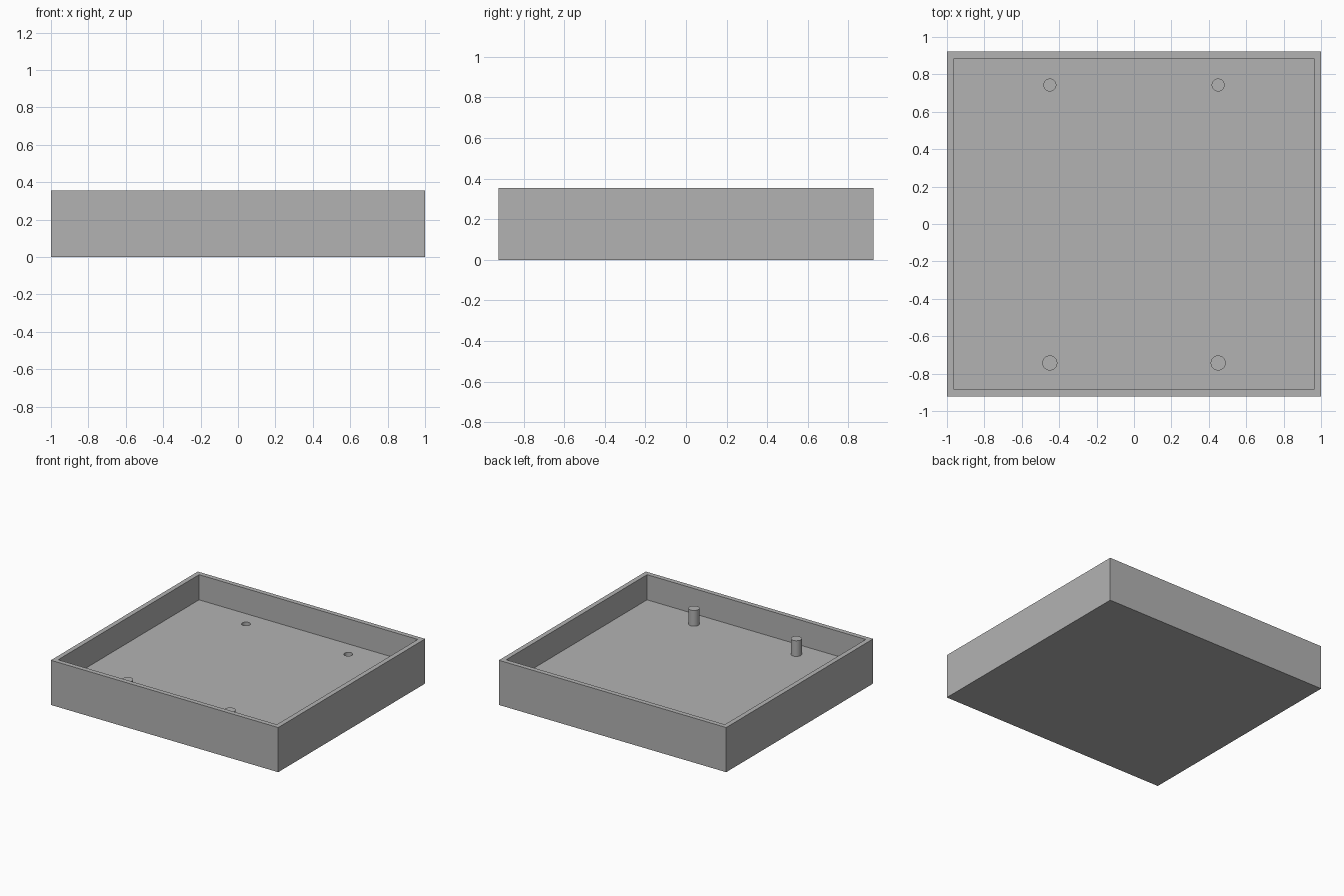
import bpy
import bmesh
from mathutils import Matrix

cube = bpy.data.objects.get("Cube")
if cube:
    bpy.data.objects.remove(cube, do_unlink=True)

HALF_X, HALF_Y, HEIGHT = 1.0, 0.923, 0.355
WALL, FLOOR = 0.038, 0.155
PIN_X, PIN_Y, PIN_TOP = 0.45, 0.743, 0.28
PIN_RADIUS, HOLE_RADIUS, HOLE_DEPTH = 0.04, 0.032, 0.1

grey = bpy.data.materials.new("plain grey")
grey.use_nodes = True
colour = (0.45, 0.45, 0.45, 1)
grey.diffuse_color = colour
grey.node_tree.nodes["Principled BSDF"].inputs["Base Color"].default_value = colour


def add_object(name, bm):
    mesh = bpy.data.meshes.new(name)
    bm.to_mesh(mesh)
    bm.free()
    mesh.materials.append(grey)
    obj = bpy.data.objects.new(name, mesh)
    bpy.context.collection.objects.link(obj)
    return obj


def box(name, half_x, half_y, low, high):
    bm = bmesh.new()
    size = Matrix.Diagonal((2 * half_x, 2 * half_y, high - low, 1))
    bmesh.ops.create_cube(bm, size=1, matrix=Matrix.Translation((0, 0, (low + high) / 2)) @ size)
    return add_object(name, bm)


def cylinder(name, x, y, radius, low, high):
    bm = bmesh.new()
    bmesh.ops.create_cone(bm, cap_ends=True, segments=48, radius1=radius, radius2=radius,
                          depth=high - low, matrix=Matrix.Translation((x, y, (low + high) / 2)))
    return add_object(name, bm)


def cut(target, cutter):
    mod = target.modifiers.new(cutter.name, "BOOLEAN")
    mod.operation = "DIFFERENCE"
    mod.solver = "EXACT"
    mod.object = cutter
    cutter.hide_render = True
    cutter.hide_viewport = True


def shade_smooth(obj):
    bpy.ops.object.select_all(action="DESELECT")
    obj.select_set(True)
    bpy.context.view_layer.objects.active = obj
    bpy.ops.object.shade_smooth_by_angle()


# Open tray with a thick floor
tray = box("tray", HALF_X, HALF_Y, 0, HEIGHT)
cut(tray, box("recess_cutter", HALF_X - WALL, HALF_Y - WALL, FLOOR, HEIGHT + 0.1))

# Front pins and blind holes at the back
for side, x in (("left", PIN_X), ("right", -PIN_X)):
    pin = cylinder(f"{side}_pin", x, -PIN_Y, PIN_RADIUS, FLOOR - 0.01, PIN_TOP)
    shade_smooth(pin)
    cut(tray, cylinder(f"{side}_hole_cutter", x, PIN_Y, HOLE_RADIUS,
                       FLOOR - HOLE_DEPTH, FLOOR + 0.05))

# Apply the cuts so the tray is a finished mesh
bpy.context.view_layer.update()
depsgraph = bpy.context.evaluated_depsgraph_get()
finished = bpy.data.meshes.new_from_object(tray.evaluated_get(depsgraph))
cutters = [mod.object for mod in tray.modifiers]
tray.modifiers.clear()
tray.data = finished
for cutter in cutters:
    bpy.data.objects.remove(cutter, do_unlink=True)
shade_smooth(tray)
